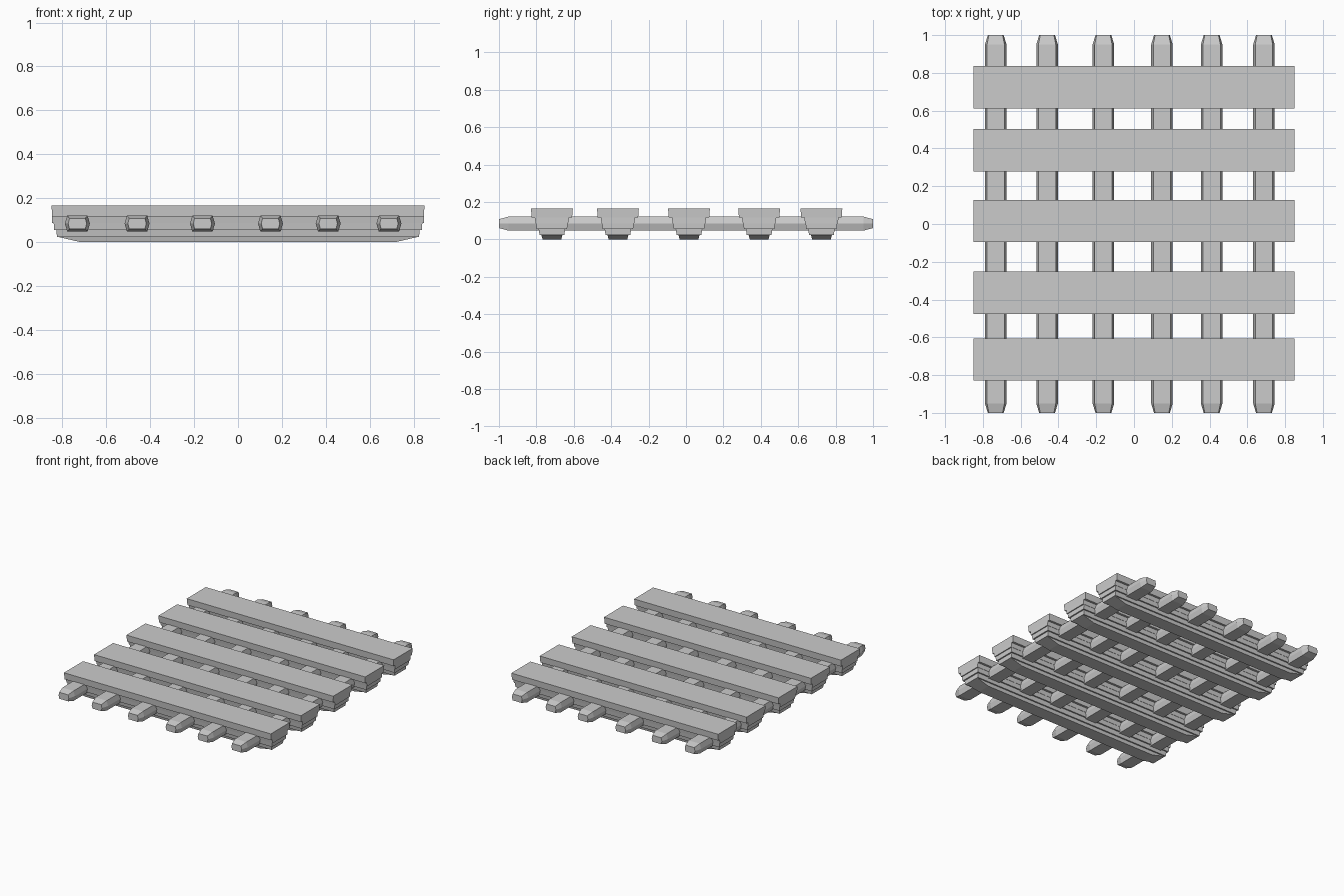
import bpy

if "Cube" in bpy.data.objects:
    bpy.data.objects.remove(bpy.data.objects["Cube"])

SLAT_Y = [0.724, 0.391, 0.016, -0.364, -0.717]
ROD_X = [-0.732, -0.46, -0.162, 0.148, 0.411, 0.688]


def loft(name, rings, loc):
    """Bridge a list of equal-length rings and cap both ends."""
    n = len(rings[0])
    verts = [p for r in rings for p in r]
    faces = [list(range(n))[::-1], list(range(len(verts) - n, len(verts)))]
    for k in range(len(rings) - 1):
        for i in range(n):
            j = (i + 1) % n
            faces.append([k * n + i, k * n + j, (k + 1) * n + j, (k + 1) * n + i])
    me = bpy.data.meshes.new(name)
    me.from_pydata(verts, [], faces)
    me.validate()
    ob = bpy.data.objects.new(name, me)
    ob.location = loc
    bpy.context.collection.objects.link(ob)
    return ob


def rect(hx, hy, z):
    return [(-hx, -hy, z), (hx, -hy, z), (hx, hy, z), (-hx, hy, z)]


# Slats: stepped section, bottom to top as (half length, half width, z)
TIERS = [(0.72, 0.050, 0.0), (0.82, 0.056, 0.023),
         (0.825, 0.066, 0.023), (0.828, 0.071, 0.054),
         (0.838, 0.081, 0.054), (0.84, 0.085, 0.086),
         (0.847, 0.087, 0.086), (0.847, 0.092, 0.117),
         (0.847, 0.108, 0.117), (0.85, 0.112, 0.166)]
for i, y in enumerate(SLAT_Y):
    loft(f"slat_{i + 1}", [rect(*t) for t in TIERS], (0, y, 0))


# Rods: hexagonal bars with tapered ends
def hexagon(y, w_mid, w_flat, h):
    return [(w_mid, y, 0), (w_flat, y, -h), (-w_flat, y, -h),
            (-w_mid, y, 0), (-w_flat, y, h), (w_flat, y, h)]


for i, x in enumerate(ROD_X):
    rings = [hexagon(-1.0, 0.042, 0.036, 0.024), hexagon(-0.95, 0.057, 0.046, 0.037),
             hexagon(0.95, 0.057, 0.046, 0.037), hexagon(1.0, 0.042, 0.036, 0.024)]
    rod = loft(f"rod_{i + 1}", [r[::-1] for r in rings], (x, 0, 0.084))

# Consistent outward normals
import bmesh
for ob in bpy.context.collection.objects:
    bm = bmesh.new()
    bm.from_mesh(ob.data)
    bmesh.ops.recalc_face_normals(bm, faces=bm.faces)
    bm.to_mesh(ob.data)
    bm.free()
